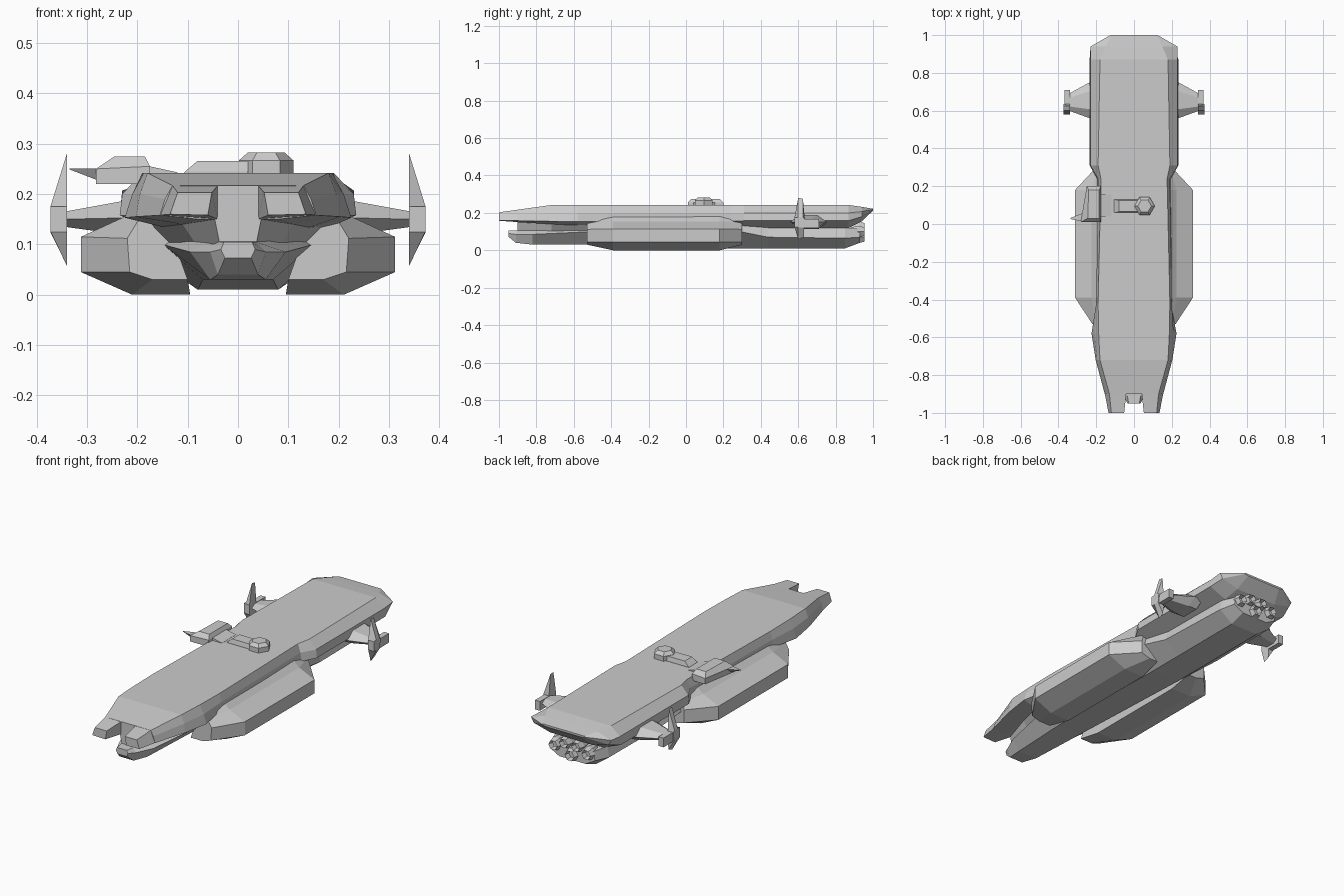
import bpy, bmesh, math
from mathutils import Matrix


def make(name, rings, sx=1):
    """Skin a closed, capped solid through rings of 3D points."""
    bm = bmesh.new()
    vs = [[bm.verts.new((x * sx, y, z)) for x, y, z in r] for r in rings]
    n = len(rings[0])
    for a, b in zip(vs, vs[1:]):
        for i in range(n):
            j = (i + 1) % n
            bm.faces.new((a[i], a[j], b[j], b[i]))
    bm.faces.new(vs[0])
    bm.faces.new(vs[-1])
    bmesh.ops.recalc_face_normals(bm, faces=bm.faces)
    me = bpy.data.meshes.new(name)
    bm.to_mesh(me)
    bm.free()
    ob = bpy.data.objects.new(name, me)
    bpy.context.collection.objects.link(ob)
    return ob


def hull(name, sections):
    """Symmetric loft along y from half profiles of (x, z)."""
    make(name, [[(x, y, z) for x, z in p] + [(-x, y, z) for x, z in reversed(p)]
                for y, p in sections])


def pair(name, rings):
    for side, sx in (("right", 1), ("left", -1)):
        make(f"{name}_{side}", rings, sx)


def along_y(sections):
    return [[(x, y, z) for x, z in p] for y, p in sections]


def ngon(cx, cy, z, r, n=6, rot=0.0):
    return [(cx + r * math.cos(rot + math.tau * i / n),
             cy + r * math.sin(rot + math.tau * i / n), z) for i in range(n)]


def rect(x0, x1, y0, y1, z):
    return [(x0, y0, z), (x1, y0, z), (x1, y1, z), (x0, y1, z)]


# Long flat upper hull with chamfered sides
hull("flight_deck", [
    (-.90, [(.130, .217), (.145, .190), (.155, .158), (.08, .150)]),
    (-.72, [(.180, .242), (.195, .200), (.203, .155), (.11, .140)]),
    (-.58, [(.187, .242), (.210, .200), (.225, .153), (.13, .130)]),
    (-.42, [(.190, .242), (.200, .200), (.195, .155), (.15, .120)]),
    (.24, [(.175, .242), (.190, .200), (.195, .155), (.15, .120)]),
    (.31, [(.190, .242), (.230, .200), (.235, .158), (.15, .120)]),
    (.87, [(.180, .242), (.230, .200), (.235, .158), (.14, .120)]),
    (.94, [(.150, .232), (.230, .207), (.215, .180), (.12, .155)]),
    (1.0, [(.120, .222), (.125, .218), (.120, .215), (.10, .212)]),
])

# Twin bow prongs either side of the notch
pair("bow_prong", along_y([
    (-.89, [(.040, .217), (.131, .218), (.156, .158), (.040, .150)]),
    (-1.0, [(.052, .203), (.120, .203), (.135, .160), (.060, .158)]),
]))

# Recessed neck joining the deck to the lower jaw
hull("bow_neck", [
    (-.90, [(.040, .175), (.046, .150), (.035, .095)]),
    (-.72, [(.110, .175), (.110, .140), (.070, .080)]),
    (-.50, [(.180, .175), (.180, .140), (.120, .080)]),
])

# Lower hull running from jaw to engine block
hull("keel", [
    (-.95, [(.028, .105), (.034, .090), (.026, .073)]),
    (-.91, [(.035, .105), (.055, .085), (.040, .040)]),
    (-.82, [(.050, .108), (.095, .085), (.055, .030)]),
    (-.50, [(.110, .130), (.150, .100), (.070, .030)]),
    (.24, [(.170, .190), (.190, .110), (.080, .010)]),
    (.44, [(.150, .120), (.165, .070), (.080, .010)]),
    (.85, [(.145, .120), (.155, .065), (.080, .010)]),
    (.93, [(.120, .115), (.130, .070), (.075, .040)]),
])

# Big side pods
pod_end = [(.10, .03), (.17, .03), (.215, .045), (.22, .112), (.20, .145), (.15, .17)]
pod_mid = [(.095, 0), (.21, 0), (.312, .045), (.312, .115), (.225, .155), (.17, .20)]
pod_tail = [(.10, .03), (.15, .03), (.20, .045), (.20, .112), (.19, .15), (.15, .185)]
pair("side_pod", along_y([(-.53, pod_end), (-.39, pod_mid), (.18, pod_mid), (.30, pod_tail)]))

# Engine nozzles
for i, (x, z, r) in enumerate([(-.095, .10, .034), (.095, .10, .034),
                               (-.035, .125, .032), (.035, .125, .032), (0, .07, .036)]):
    rings = []
    for y, k in ((.88, .8), (.925, 1), (.955, .75), (.93, .55)):
        rings.append([(x + a, y, z + b) for a, b, _ in ngon(0, 0, 0, r * k)])
    make(f"engine_nozzle_{i + 1}", rings)

# Tapered struts carrying the stern fins
def strut_ring(x, y0, y1, z0, z1):
    m, zm = (y0 + y1) / 2, (z0 + z1) / 2
    d = (y1 - y0) / 4
    return [(x, y0, zm), (x, m - d, z1), (x, m + d, z1),
            (x, y1, zm), (x, m + d, z0), (x, m - d, z0)]

pair("fin_strut", [strut_ring(.19, .56, .76, .115, .195),
                   strut_ring(.235, .56, .75, .12, .185),
                   strut_ring(.345, .60, .69, .135, .165)])

# Upright stern fins with a short trailing block
fin = [(.60, .28), (.625, .275), (.635, .17), (.63, .07), (.60, .058), (.58, .125), (.58, .175)]
pair("stern_fin", [[(.340, y, z) for y, z in fin],
                   [(.372, y, .15 + max(-.027, min(.027, z - .15))) for y, z in fin]])
pair("fin_tail", [rect(.340, .368, .60, .71, .12), rect(.340, .368, .60, .71, .168)])

# Bridge tower and its link on the deck
make("bridge_tower", [ngon(.056, .095, .238, .054), ngon(.056, .095, .267, .054),
                      ngon(.056, .095, .283, .036)])
make("bridge_link", [rect(-.11, .02, .06, .13, .238), rect(-.105, .02, .06, .13, .245),
                     rect(-.08, .02, .065, .125, .266)])

# Outboard control gondola on the left edge
make("gondola", [
    [(-.282, .01, .22), (-.175, .01, .22), (-.175, .20, .22), (-.25, .20, .22)],
    [(-.282, .01, .25), (-.175, .01, .255), (-.175, .20, .255), (-.25, .20, .25)],
    [(-.245, .03, .275), (-.185, .03, .275), (-.185, .18, .275), (-.24, .18, .275)],
])
make("gondola_spike", [
    [(-.265, .012, .25), (-.265, .06, .25), (-.265, .03, .222)],
    [(-.335, .026, .251), (-.335, .032, .251), (-.335, .029, .249)],
])
make("gondola_arm", [
    [(-.18, .04, .225), (-.18, .155, .225), (-.18, .155, .256), (-.18, .04, .256)],
    [(-.12, .04, .225), (-.12, .155, .225), (-.12, .155, .243), (-.12, .04, .243)],
])
